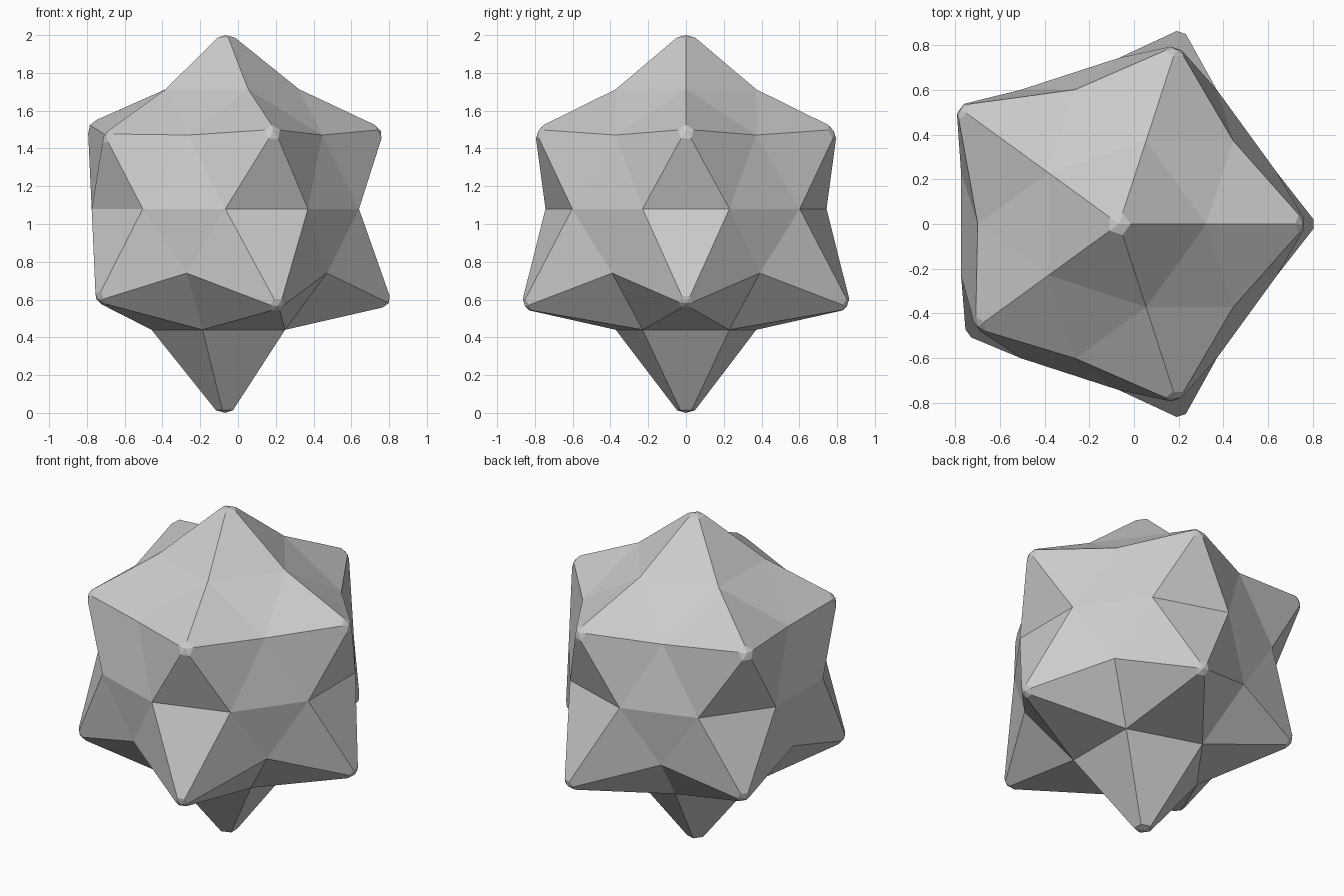
import bpy, bmesh
from math import radians, cos, sin
from mathutils import Vector

if "Cube" in bpy.data.objects:
    bpy.data.objects.remove(bpy.data.objects["Cube"])

CX, MID = -0.067, 1.08
bm = bmesh.new()


def polar(r, deg, z):
    a = radians(deg)
    return Vector((CX + r * cos(a), r * sin(a), z))


def ring(n, r, z, start):
    return [bm.verts.new(polar(r, start + i * 360 / n, z)) for i in range(n)]


def spike(base, height, tip_radius):
    """Pyramid on a base polygon, with a small blunted tip."""
    c = sum((v.co for v in base), Vector()) / len(base)
    n = (base[1].co - base[0].co).cross(base[2].co - base[1].co).normalized()
    if n.dot(c - Vector((CX, 0, MID))) < 0:
        n = -n
    mean = sum((v.co - c).length for v in base) / len(base)
    tip = [bm.verts.new(c + (v.co - c) * tip_radius / mean + n * (height - 0.014)) for v in base]
    top = bm.verts.new(c + n * height)
    for i in range(len(base)):
        j = (i + 1) % len(base)
        bm.faces.new((base[i], base[j], tip[j], tip[i]))
        bm.faces.new((tip[i], tip[j], top))


# Core rings: equator decagon and the pentagons above and below
equator = ring(10, 0.744, MID, 18)
up_mid = ring(5, 0.633, 1.471, 36)
up_top = ring(5, 0.391, 1.713, 0)
low_mid = ring(5, 0.665, 0.74, 36)
low_end = ring(5, 0.391, 0.44, 36)

# Spikes on top and bottom
spike(up_top, 0.287, 0.052)
spike(low_end, 0.44, 0.05)

# Side spikes: pentagonal above the equator, hexagonal below, slightly uneven
up_h = [0.287, 0.287, 0.345, 0.24, 0.287]
low_h = [0.385, 0.42, 0.345, 0.345, 0.42]
for k in range(5):
    p, n = k - 1, (k + 1) % 5
    e0, e1, e2 = equator[2 * k - 1], equator[2 * k], equator[(2 * k + 1) % 10]
    spike([e0, e1, up_mid[k], up_top[k], up_mid[p]], up_h[k], 0.045)
    spike([e1, e0, low_mid[p], low_end[p], low_end[k], low_mid[k]], low_h[k], 0.04)
    # Flat triangles between the spikes
    bm.faces.new((up_top[k], up_mid[k], up_top[n]))
    bm.faces.new((e1, e2, up_mid[k]))
    bm.faces.new((e2, e1, low_mid[k]))

# The equator edges at spike centres alternate with those at triangles
bmesh.ops.recalc_face_normals(bm, faces=bm.faces)
mesh = bpy.data.meshes.new("spiky_polyhedron")
bm.to_mesh(mesh)
bm.free()
obj = bpy.data.objects.new("spiky_polyhedron", mesh)
bpy.context.collection.objects.link(obj)
